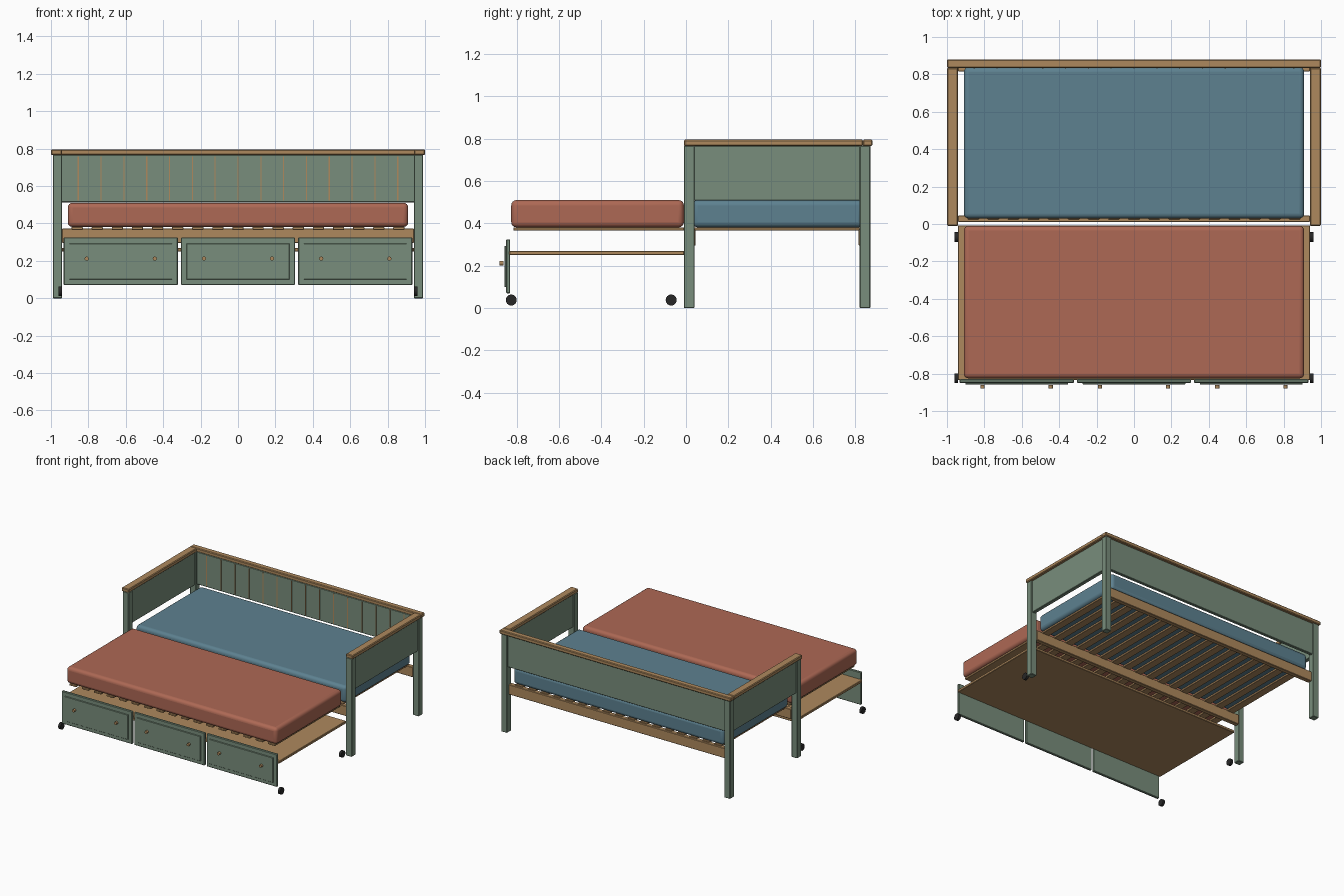
import bpy, math

if "Cube" in bpy.data.objects:
    bpy.data.objects.remove(bpy.data.objects["Cube"])


def material(name, rgb):
    m = bpy.data.materials.new(name)
    m.diffuse_color = (*rgb, 1)
    m.use_nodes = True
    m.node_tree.nodes["Principled BSDF"].inputs["Base Color"].default_value = m.diffuse_color
    return m


GREEN = material("sage_paint", (0.19, 0.27, 0.20))
WOOD = material("oak", (0.42, 0.25, 0.11))
BLUE = material("blue_fabric", (0.11, 0.22, 0.28))
RED = material("terracotta_fabric", (0.42, 0.14, 0.09))
BLACK = material("rubber", (0.02, 0.02, 0.02))


def box(name, x, y, z, mat, bevel=0.003, segs=1):
    """Box from (min, max) ranges on each axis, with a bevelled edge."""
    bpy.ops.mesh.primitive_cube_add(
        size=1, location=[(a + b) / 2 for a, b in (x, y, z)])
    o = bpy.context.object
    o.name = name
    o.scale = [abs(b - a) for a, b in (x, y, z)]
    bpy.ops.object.transform_apply(location=False, rotation=False, scale=True)
    o.data.materials.append(mat)
    if bevel:
        b = o.modifiers.new("bevel", "BEVEL")
        b.width, b.segments = bevel, segs
        if segs > 1:
            bpy.ops.object.shade_smooth_by_angle(angle=math.radians(40))
    return o


def disc(name, loc, r, depth, axis, mat):
    """Cylinder lying along the x or y axis."""
    rot = (0, math.pi / 2, 0) if axis == "x" else (math.pi / 2, 0, 0)
    bpy.ops.mesh.primitive_cylinder_add(
        vertices=24, radius=r, depth=depth, location=loc, rotation=rot)
    o = bpy.context.object
    o.name = name
    o.data.materials.append(mat)
    bpy.ops.object.shade_smooth_by_angle(angle=math.radians(40))


# Posts, side panels and side caps, mirrored left and right
for s, side in ((-1, "left"), (1, "right")):
    def rng(a, b):
        return tuple(sorted((s * a, s * b)))
    box(f"front_post_{side}", rng(0.94, 0.99), (-0.01, 0.04), (0, 0.767), GREEN)
    box(f"back_post_{side}", rng(0.94, 0.99), (0.82, 0.87), (0, 0.767), GREEN)
    box(f"side_panel_{side}", rng(0.95, 0.98), (0.035, 0.825), (0.508, 0.767), GREEN)
    box(f"side_cap_{side}", rng(0.94, 1.0), (-0.01, 0.835), (0.765, 0.795), WOOD, 0.005)
    # Trundle wheels
    for y, end in ((-0.825, "front"), (-0.07, "rear")):
        disc(f"wheel_{end}_{side}", (s * 0.95, y, 0.038), 0.026, 0.02, "x", BLACK)

# Back panel with cap and thin wood strips
box("back_panel", (-0.945, 0.945), (0.835, 0.86), (0.513, 0.767), GREEN)
box("back_cap", (-1, 1), (0.835, 0.88), (0.765, 0.795), WOOD, 0.005)
for k in range(-7, 8):
    x = k * 0.122
    box("back_strip", (x - 0.003, x + 0.003), (0.831, 0.838), (0.522, 0.757), WOOD, 0)

# Bed rails
box("front_rail", (-0.94, 0.94), (0.01, 0.045), (0.295, 0.373), WOOD)
box("back_rail", (-0.94, 0.94), (0.815, 0.85), (0.295, 0.373), WOOD)

# Slats under both mattresses
COUNT = 17
for i in range(COUNT):
    x = -0.86 + 1.72 * i / (COUNT - 1)
    box("bed_slat", (x - 0.03, x + 0.03), (0.025, 0.835), (0.366, 0.381), WOOD, 0.002)
    box("trundle_slat", (x - 0.03, x + 0.03), (-0.815, -0.01), (0.366, 0.381), WOOD, 0.002)

# Mattresses
box("bed_mattress", (-0.91, 0.91), (0.03, 0.838), (0.381, 0.51), BLUE, 0.025, 4)
box("trundle_mattress", (-0.91, 0.91), (-0.825, -0.01), (0.381, 0.51), RED, 0.025, 4)

# Trundle board with three drawer fronts, raised fields and knobs
box("trundle_board", (-0.942, 0.942), (-0.835, -0.008), (0.25, 0.27), WOOD)
for c in (-0.627, 0, 0.627):
    box("drawer_front", (c - 0.305, c + 0.305), (-0.85, -0.83), (0.07, 0.325), GREEN, 0.004)
    box("drawer_field", (c - 0.275, c + 0.275), (-0.857, -0.848), (0.10, 0.293), GREEN, 0.002)
    for dx in (-0.182, 0.182):
        disc("drawer_knob", (c + dx, -0.871, 0.212), 0.011, 0.018, "y", WOOD)
